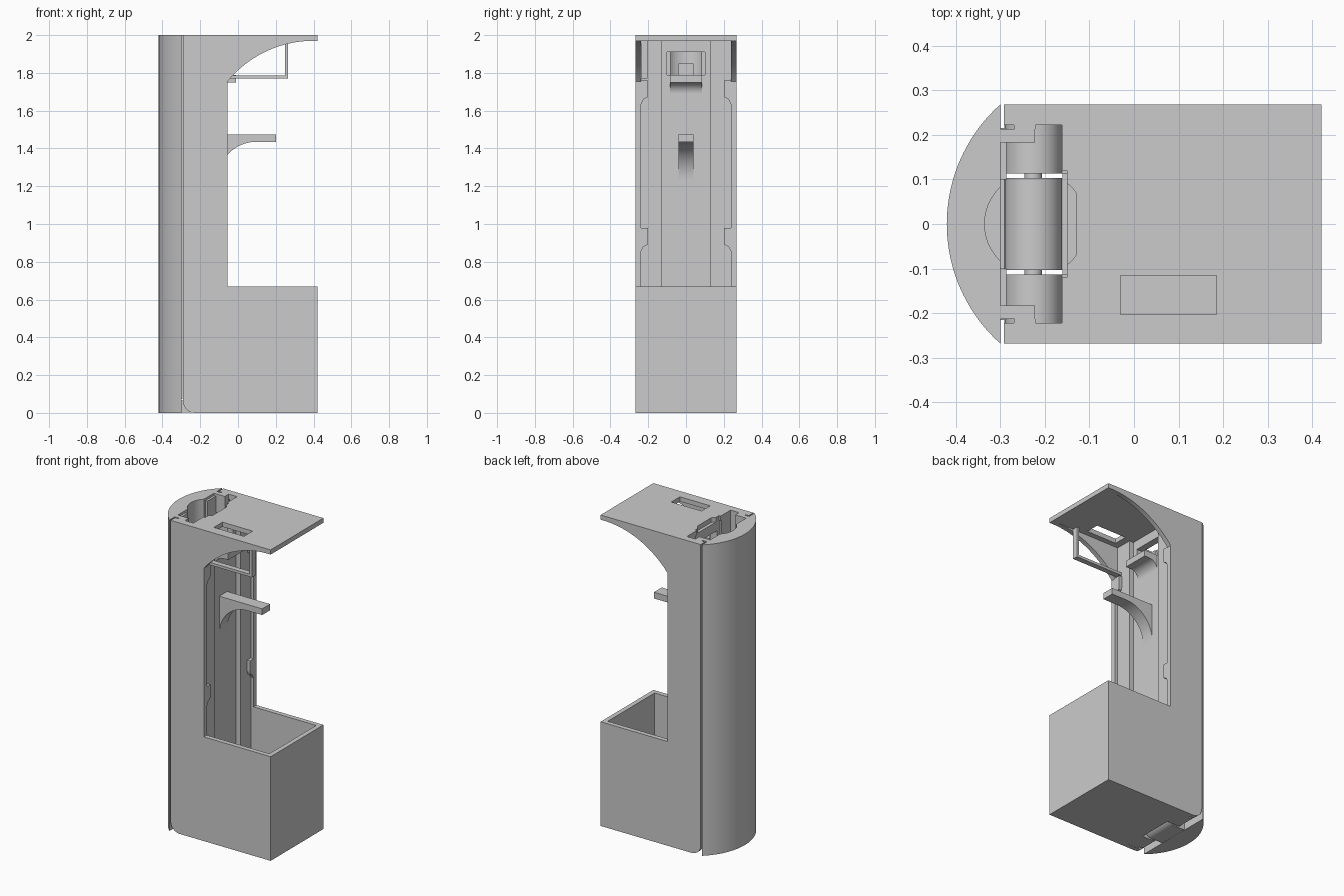
import bpy, bmesh, math

if "Cube" in bpy.data.objects:
    bpy.data.objects.remove(bpy.data.objects["Cube"], do_unlink=True)

W = 0.268     # half width
H = 2.0       # height
WALL = 0.03
SEAM = -0.292  # rear edge of the body

grey = bpy.data.materials.new("plain grey")
grey.use_nodes = True
tone = (0.6, 0.6, 0.6, 1)
grey.diffuse_color = tone
grey.node_tree.nodes["Principled BSDF"].inputs["Base Color"].default_value = tone


def prism(name, pts, axis, lo, hi):
    """Extrude an outline: axis 'y' takes (x, z) points, axis 'z' takes (x, y)."""
    def place(p, t):
        return (p[0], t, p[1]) if axis == "y" else (p[0], p[1], t)
    bm = bmesh.new()
    face = bm.faces.new([bm.verts.new(place(p, lo)) for p in pts])
    ext = bmesh.ops.extrude_face_region(bm, geom=[face])
    moved = [v for v in ext["geom"] if isinstance(v, bmesh.types.BMVert)]
    shift = (0, hi - lo, 0) if axis == "y" else (0, 0, hi - lo)
    bmesh.ops.translate(bm, verts=moved, vec=shift)
    bmesh.ops.recalc_face_normals(bm, faces=bm.faces)
    mesh = bpy.data.meshes.new(name)
    bm.to_mesh(mesh)
    bm.free()
    mesh.materials.append(grey)
    obj = bpy.data.objects.new(name, mesh)
    bpy.context.collection.objects.link(obj)
    return obj


def box(name, x0, x1, y0, y1, z0, z1):
    return prism(name, [(x0, y0), (x1, y0), (x1, y1), (x0, y1)], "z", z0, z1)


def arc(cx, cy, r, a0, a1, n=24):
    steps = [math.radians(a0 + (a1 - a0) * i / n) for i in range(n + 1)]
    return [(cx + r * math.cos(a), cy + r * math.sin(a)) for a in steps]


def disc(cx, cy, r, n=32):
    return arc(cx, cy, r, 0, 360, n)[:-1]


def cut(obj, *cutters):
    for c in cutters:
        mod = obj.modifiers.new("cut", "BOOLEAN")
        mod.operation = "DIFFERENCE"
        mod.solver = "EXACT"
        mod.object = c
        c.hide_render = True
        c.hide_set(True)


def smooth(obj):
    bpy.ops.object.select_all(action="DESELECT")
    obj.select_set(True)
    bpy.context.view_layer.objects.active = obj
    bpy.ops.object.shade_smooth_by_angle(angle=math.radians(30))


# Cutters for the top opening
finger = prism("finger_cutter", [(min(x, -0.13), y) for x, y in disc(-0.22, 0, 0.115, 48)
                                 if x < -0.13 or abs(y) > 0.06], "z", 1.72, 2.1)
opening = box("opening_cutter", -0.4, -0.162, -0.222, 0.222, 1.9, 2.1)
ledge = box("ledge_cutter", -0.2, -0.15, -0.12, 0.12, 1.9, 2.1)
slot = box("slot_cutter", -0.03, 0.185, -0.203, -0.115, 1.9, 2.1)

# Side walls with rounded heel and arched roof bracket
side = arc(SEAM + 0.065, 0.065, 0.065, 180, 270, 10)
side += [(0.42, 0), (0.42, 0.67), (-0.055, 0.67)]
reach = math.degrees(math.asin(0.455 / 0.589))
side += arc(0.40, 1.381, 0.589, 90 + reach, 90, 24)
side += [(0.42, 1.97), (0.42, H), (SEAM, H)]

# Snap clip with a sloping lower side
for s, tag in ((-1, "right"), (1, "left")):
    def span(a, b):
        return sorted((s * a, s * b))

    wall = prism(tag + "_wall", side, "y", *span(W - WALL, W))
    liner = box(tag + "_wall_liner", SEAM, -0.075, *span(0.222, W - WALL + 0.002), 0.065, H)
    groove = prism(tag + "_groove_cutter", disc(-0.245, s * 0.219, 0.028), "z", 1.88, 2.1)
    cut(wall, groove)
    cut(liner, groove)
    smooth(wall)

    # Raised guide strips beside the central channel
    box(tag + "_guide_strip", -0.16, -0.075, *span(0.13, W - WALL), 0, H - WALL)

    # Clips on the opening edges
    for z in (0.88, 1.66):
        clip = [(s * 0.24, z - 0.03), (s * 0.225, z), (s * 0.205, z + 0.01),
                (s * 0.2, z + 0.03), (s * 0.2, z + 0.1), (s * 0.24, z + 0.1)]
        c = prism(tag + "_clip", clip, "y", -0.075, -0.055)
        for v in c.data.vertices:
            v.co = (v.co.y, v.co.x, v.co.z)
        c.data.flip_normals()

    # Cover lip, locking tongue and bead
    box(tag + "_cover_lip", -0.31, -0.286, *span(0.1, 0.215), 0.075, 1.985)
    box(tag + "_tongue", -0.31, -0.222, *span(0.183, 0.213), 1.88, H)
    smooth(prism(tag + "_tongue_bead", disc(-0.245, s * 0.218, 0.024), "z", 1.88, H))

    # Outer hinge knuckle with its mount
    smooth(prism(tag + "_knuckle", disc(-0.226, 0.065, 0.064), "y", *span(0.113, 0.222)))
    box(tag + "_knuckle_mount", -0.226, -0.15, *span(0.113, 0.24), 0.001, 0.065)

# Lower bin
box("bin_floor", -0.16, 0.42, -W + WALL, W - WALL, 0, WALL)
box("bin_front", 0.42 - WALL, 0.42, -W + WALL, W - WALL, 0, 0.67)

# Roof
roof = box("roof", SEAM, 0.42, -W, W, H - WALL, H)
cut(roof, opening, ledge, finger, slot)

# Recessed central panel with latch window
panel = box("central_panel", -0.15, -0.105, -0.13, 0.13, 0, H - WALL)
window = box("window_cutter", -0.2, -0.05, -0.1, 0.1, 1.79, 1.91)
cut(panel, window)
box("latch_post", -0.145, -0.125, -0.04, 0.04, 1.77, 1.85)


def bracket(name, tip, top, thick, radius, half):
    """Shelf on the panel with a concave gusset below."""
    low = top - thick
    pts = [(-0.105, top), (tip, top), (tip, low)]
    pts += arc(-0.105 + radius, low - radius, radius, 90, 180, 16)
    smooth(prism(name, pts, "y", -half, half))


bracket("hook_arm", 0.2, 1.475, 0.04, 0.2, 0.04)
bracket("latch_shelf", -0.01, 1.79, 0.04, 0.06, 0.085)

# Hanging frame below the roof slot
box("frame_post", 0.25, 0.265, -0.238, -0.203, 1.77, H - WALL)
box("frame_bar", -0.1, 0.265, -0.238, -0.203, 1.77, 1.787)

# Curved rear cover with finger notch
R = 0.359
half_angle = math.degrees(math.asin(W / R))
cover = prism("rear_cover", arc(-0.42 + R, 0, R, 180 - half_angle, 180 + half_angle, 40),
              "z", 0, H)
cut(cover, finger)
smooth(cover)

# Central hinge knuckle on the cover, and the pin
knuckle = prism("center_knuckle", disc(-0.226, 0.065, 0.064), "y", -0.103, 0.103)
smooth(knuckle)
box("knuckle_arm", -0.315, -0.226, -0.1, 0.1, 0.001, 0.065)
smooth(prism("hinge_pin", disc(-0.226, 0.065, 0.02, 16), "y", -0.22, 0.22))
